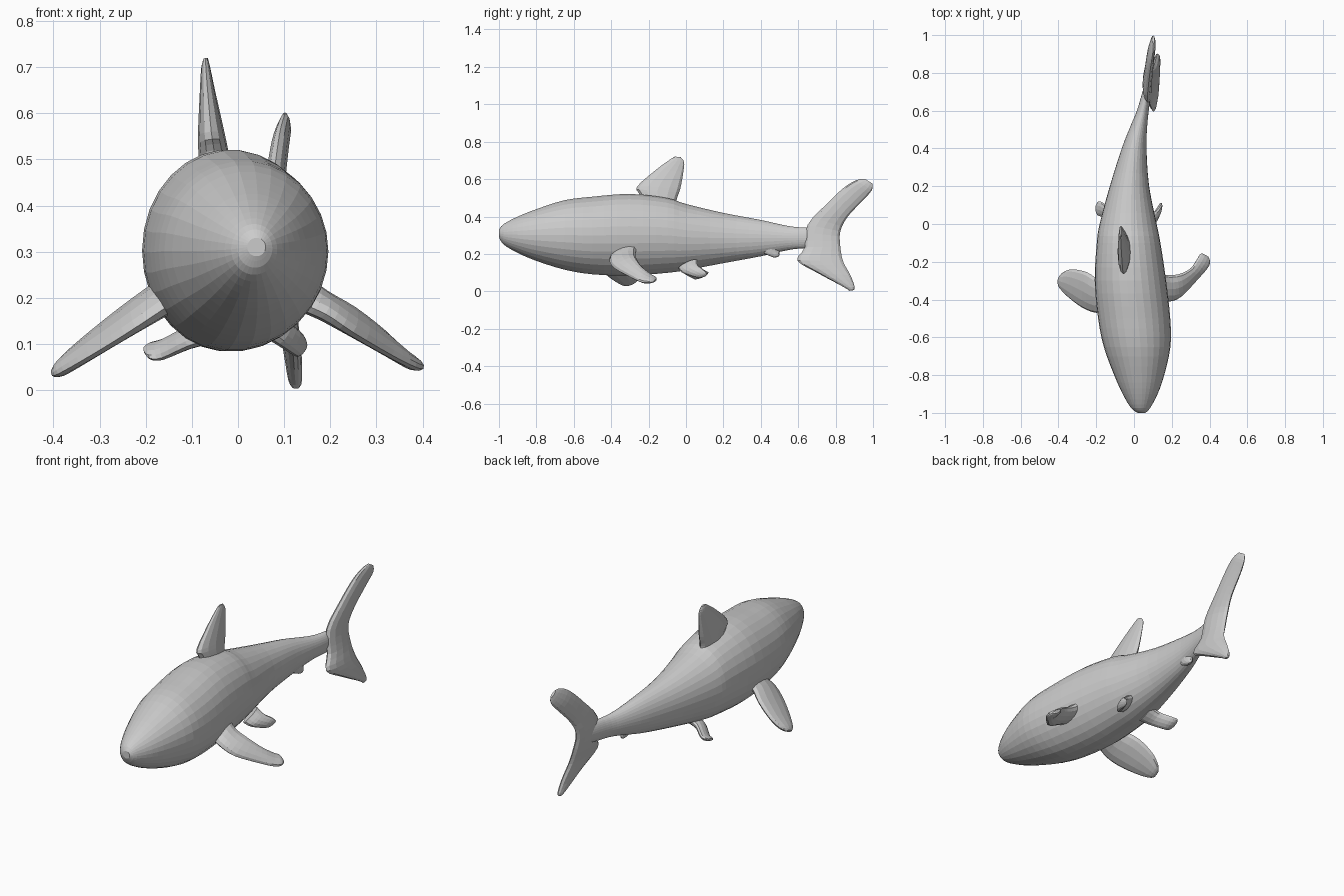
import bpy, bmesh, math
from mathutils import Vector as V


def catmull(p0, p1, p2, p3, t):
    return 0.5 * (2 * p1 + (p2 - p0) * t + (2 * p0 - 5 * p1 + 4 * p2 - p3) * t * t
                  + (3 * p1 - p0 - 3 * p2 + p3) * t ** 3)


def loft(name, sections, sides, steps):
    """Skin elliptical sections (centre, half axis u, half axis v) with a smooth path."""
    s = [sections[0]] + sections + [sections[-1]]
    path = []
    for i in range(1, len(s) - 2):
        for k in range(steps):
            path.append([catmull(*(s[i + j][c] for j in (-1, 0, 1, 2)), k / steps) for c in range(3)])
    path.append(sections[-1])
    bm = bmesh.new()
    rings = []
    for c, u, v in path:
        angles = [2 * math.pi * k / sides for k in range(sides)]
        rings.append([bm.verts.new(c + u * math.cos(a) + v * math.sin(a)) for a in angles])
    for r, q in zip(rings, rings[1:]):
        for k in range(sides):
            n = (k + 1) % sides
            bm.faces.new((r[k], r[n], q[n], q[k]))
    bm.faces.new(rings[0][::-1])
    bm.faces.new(rings[-1])
    bmesh.ops.recalc_face_normals(bm, faces=bm.faces)
    mesh = bpy.data.meshes.new(name)
    bm.to_mesh(mesh)
    bm.free()
    ob = bpy.data.objects.new(name, mesh)
    bpy.context.collection.objects.link(ob)
    return ob


def fin(name, rows):
    """Rows run root to tip: (leading point, trailing point, thickness)."""
    mids = [(V(a) + V(b)) / 2 for a, b, t in rows]
    chord = sum((V(b) - V(a) for a, b, t in rows), V((0, 0, 0)))
    normal = chord.cross(mids[-1] - mids[0]).normalized()
    return loft(name, [(m, (V(b) - V(a)) / 2, normal * t / 2)
                       for m, (a, b, t) in zip(mids, rows)], 12, 3)


# Body: y, left, right, bottom, top
body = [(-1.0, .02, .06, .29, .33), (-.975, -.015, .085, .25, .36),
        (-.9, -.06, .125, .205, .40), (-.8, -.105, .16, .162, .44),
        (-.65, -.16, .193, .115, .488), (-.5, -.19, .192, .09, .507),
        (-.3, -.208, .17, .083, .522), (-.1, -.197, .14, .098, .50),
        (0, -.182, .12, .112, .468), (.2, -.128, .08, .15, .42),
        (.4, -.065, .066, .187, .382), (.52, -.018, .07, .215, .355),
        (.6, .015, .078, .228, .343), (.7, .045, .09, .235, .34),
        (.78, .065, .095, .26, .31)]
loft("body", [(V(((l + r) / 2, y, (b + t) / 2)), V(((r - l) / 2, 0, 0)), V((0, 0, (t - b) / 2)))
              for y, l, r, b, t in body], 30, 3)

# Tail fin, lower tip to upper tip
fin("tail_fin", [
    ((.126, .872, .003), (.126, .893, .005), .012),
    ((.124, .845, .022), (.124, .902, .022), .03),
    ((.117, .70, .10), (.117, .88, .085), .04),
    ((.105, .595, .165), (.105, .84, .16), .045),
    ((.085, .635, .235), (.085, .825, .24), .05),
    ((.07, .65, .355), (.07, .825, .32), .05),
    ((.078, .75, .465), (.078, .865, .40), .045),
    ((.09, .845, .555), (.09, .95, .49), .04),
    ((.1, .91, .594), (.1, .993, .54), .03),
    ((.102, .955, .602), (.102, .998, .575), .012)])

# Dorsal fin
fin("dorsal_fin", [
    ((-.045, -.24, .45), (-.045, -.04, .45), .07),
    ((-.052, -.25, .52), (-.052, -.05, .49), .066),
    ((-.058, -.262, .56), (-.058, -.03, .55), .058),
    ((-.066, -.16, .65), (-.066, -.014, .64), .034),
    ((-.07, -.085, .705), (-.07, -.01, .69), .02),
    ((-.07, -.06, .72), (-.07, -.028, .717), .01)])

# Pectoral fins, each in its own pose
fin("right_pectoral_fin", [
    ((.13, -.40, .19), (.13, -.26, .24), .07),
    ((.19, -.41, .165), (.175, -.27, .205), .06),
    ((.25, -.385, .125), (.24, -.265, .175), .05),
    ((.335, -.295, .075), (.30, -.235, .13), .04),
    ((.385, -.24, .05), (.335, -.185, .09), .035),
    ((.402, -.205, .046), (.35, -.16, .075), .03),
    ((.395, -.175, .05), (.365, -.157, .063), .012)])
fin("left_pectoral_fin", [
    ((-.14, -.46, .19), (-.14, -.28, .24), .07),
    ((-.20, -.47, .15), (-.19, -.29, .21), .06),
    ((-.27, -.445, .105), (-.25, -.255, .17), .05),
    ((-.345, -.39, .06), (-.325, -.24, .11), .042),
    ((-.39, -.345, .035), (-.375, -.255, .065), .034),
    ((-.403, -.315, .031), (-.398, -.28, .045), .014)])

# Pelvic fins
fin("right_pelvic_fin", [
    ((.06, -.04, .12), (.07, .06, .17), .05),
    ((.09, -.02, .10), (.105, .06, .145), .04),
    ((.12, .035, .08), (.135, .09, .12), .034),
    ((.132, .07, .073), (.145, .11, .10), .024),
    ((.138, .095, .078), (.144, .112, .09), .01)])
fin("left_pelvic_fin", [
    ((-.06, -.03, .11), (-.06, .07, .15), .05),
    ((-.11, -.01, .095), (-.11, .075, .13), .04),
    ((-.165, .035, .07), (-.16, .11, .107), .032),
    ((-.192, .045, .069), (-.188, .12, .10), .026),
    ((-.203, .07, .08), (-.202, .10, .092), .012)])

# Small anal fin under the tail stem
fin("anal_fin", [
    ((.03, .40, .24), (.03, .51, .25), .045),
    ((.032, .415, .205), (.032, .50, .215), .035),
    ((.034, .45, .188), (.034, .5, .195), .026),
    ((.035, .47, .181), (.035, .493, .184), .012)])
